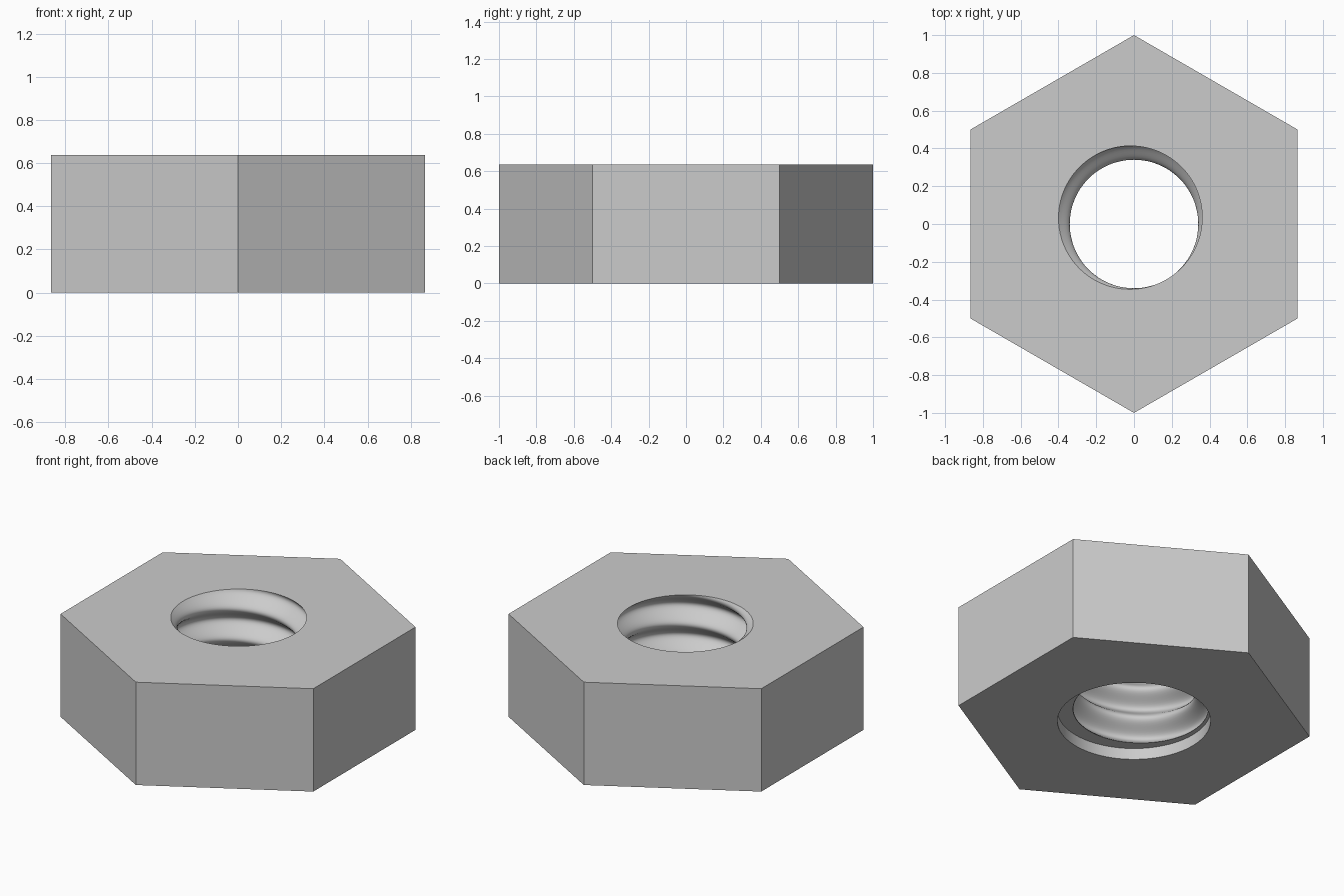
import bpy
import bmesh
import math
from math import cos, pi, radians, tau

default = bpy.data.objects.get("Cube")
if default:
    bpy.data.objects.remove(default, do_unlink=True)

SEGMENTS = 96
HEIGHT = 0.637
APOTHEM = cos(pi / 6)
BORE_RADIUS, BORE_DEPTH = 0.43, 0.07
THREAD_MEAN, THREAD_AMP, PITCH = 0.379, 0.039, 0.189
THREAD_START = radians(120)
THREAD_RINGS = 60


def hexagon(a):
    """Distance from the centre to a hexagon whose flats face +x and -x."""
    return APOTHEM / cos((a + pi / 6) % (pi / 3) - pi / 6)


def bore(a):
    return BORE_RADIUS


def thread(z):
    """Off-centre circle that turns with height, giving a right-handed thread."""
    turn = THREAD_START + tau * (z - HEIGHT) / PITCH
    return lambda a: THREAD_MEAN + THREAD_AMP * cos(a - turn)


# Closed section: outer wall, top, thread, shelf, counterbore, bottom
section = [(hexagon, 0), (hexagon, HEIGHT)]
for i in range(THREAD_RINGS + 1):
    z = HEIGHT + (BORE_DEPTH - HEIGHT) * i / THREAD_RINGS
    section.append((thread(z), z))
section += [(bore, BORE_DEPTH), (bore, 0)]

bm = bmesh.new()
rings = []
for radius, z in section:
    ring = []
    for s in range(SEGMENTS):
        a = pi / 6 + tau * s / SEGMENTS
        r = radius(a)
        ring.append(bm.verts.new((r * cos(a), r * math.sin(a), z)))
    rings.append(ring)

# Join neighbouring rings, the last one back to the first
for k, ring in enumerate(rings):
    after = rings[(k + 1) % len(rings)]
    for s in range(SEGMENTS):
        t = (s + 1) % SEGMENTS
        bm.faces.new((ring[s], ring[t], after[t], after[s]))
bmesh.ops.recalc_face_normals(bm, faces=bm.faces)

mesh = bpy.data.meshes.new("hex_nut")
bm.to_mesh(mesh)
bm.free()
nut = bpy.data.objects.new("hex_nut", mesh)
bpy.context.collection.objects.link(nut)

# Plain grey metal
grey = bpy.data.materials.new("light_grey")
grey.use_nodes = True
colour = (0.6, 0.6, 0.6, 1)
grey.diffuse_color = colour
grey.node_tree.nodes["Principled BSDF"].inputs["Base Color"].default_value = colour
mesh.materials.append(grey)

# Smooth thread, sharp rims and hexagon edges
bpy.ops.object.select_all(action="DESELECT")
nut.select_set(True)
bpy.context.view_layer.objects.active = nut
bpy.ops.object.shade_smooth_by_angle(angle=radians(30))
